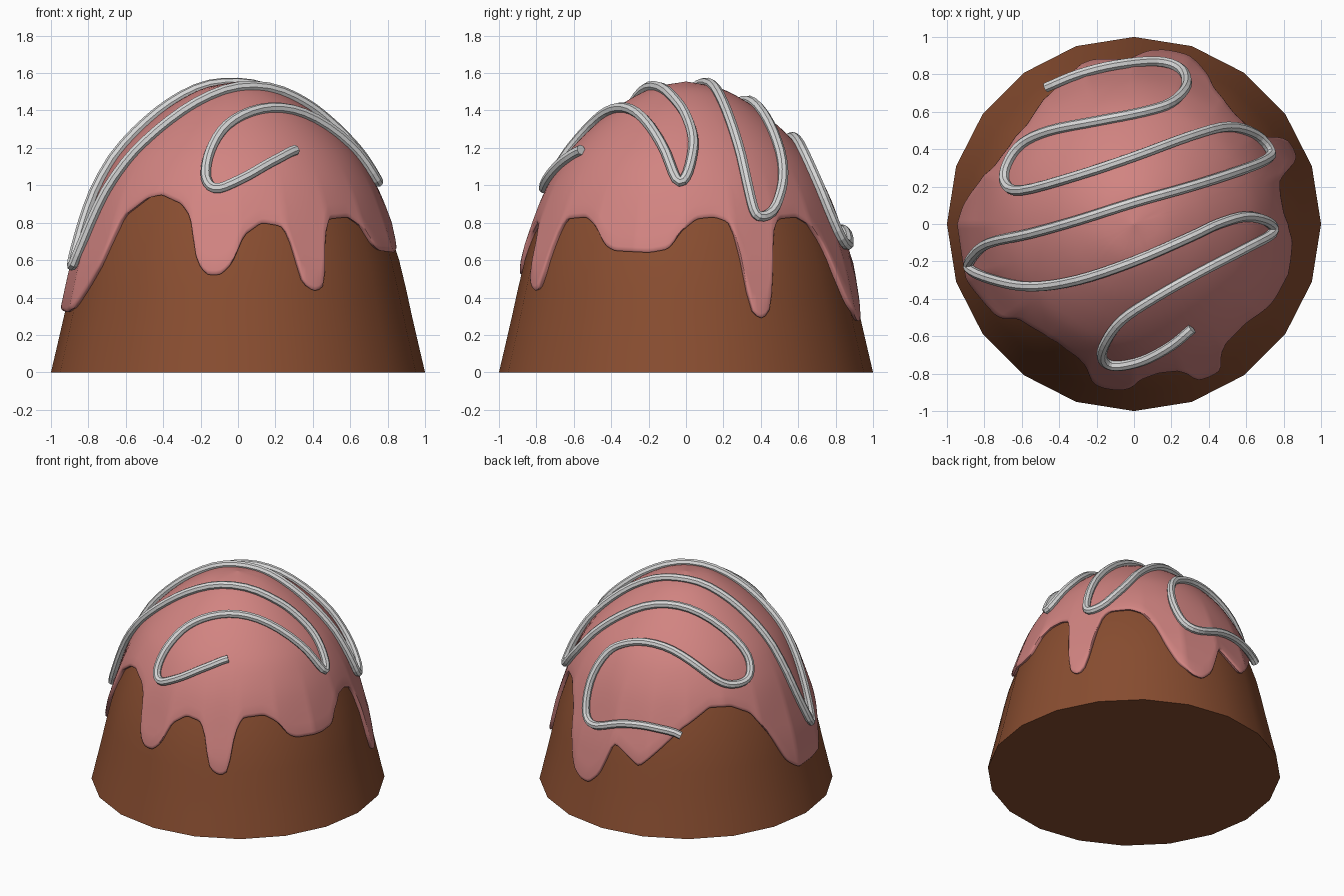
import bpy, bmesh, math
from mathutils import Vector

if "Cube" in bpy.data.objects:
    bpy.data.objects.remove(bpy.data.objects["Cube"], do_unlink=True)

SIDES = 20
COATING = 0.028
TOP = 1.555


def material(name, colour):
    mat = bpy.data.materials.new(name)
    mat.use_nodes = True
    mat.diffuse_color = (*colour, 1)
    mat.node_tree.nodes["Principled BSDF"].inputs["Base Color"].default_value = (*colour, 1)
    return mat


def catmull(points, steps):
    """Resample a list of 2D points as a smooth curve through them."""
    pts = [Vector(p) for p in points]
    pts = [pts[0] * 2 - pts[1]] + pts + [pts[-1] * 2 - pts[-2]]
    result = []
    for a, b, c, d in zip(pts, pts[1:], pts[2:], pts[3:]):
        for i in range(steps):
            t = i / steps
            result.append((b * 2 + (c - a) * t + (a * 2 - b * 5 + c * 4 - d) * t ** 2
                           + (b * 3 - a - c * 3 + d) * t ** 3) / 2)
    return result + [pts[-2]]


def lookup(table, x):
    """Linear interpolation in a table sorted by its first column."""
    if x <= table[0][0]:
        return table[0][1]
    for (x1, y1), (x2, y2) in zip(table, table[1:]):
        if x <= x2:
            return y1 + (y2 - y1) * (x - x1) / max(x2 - x1, 1e-6)
    return table[-1][1]


def ring_mesh(name, rings, mat):
    """Bridge equal closed rings of points and cap both ends if open."""
    bm = bmesh.new()
    loops = [[bm.verts.new(p) for p in ring] for ring in rings]
    for low, high in zip(loops, loops[1:]):
        n = len(low)
        for i in range(n):
            j = (i + 1) % n
            bm.faces.new((low[i], low[j], high[j], high[i]))
    return bm, loops


def finish(bm, name, mat, angle):
    bmesh.ops.remove_doubles(bm, verts=bm.verts, dist=0.0005)
    bmesh.ops.recalc_face_normals(bm, faces=bm.faces)
    mesh = bpy.data.meshes.new(name)
    bm.to_mesh(mesh)
    bm.free()
    mesh.materials.append(mat)
    obj = bpy.data.objects.new(name, mesh)
    bpy.context.collection.objects.link(obj)
    bpy.ops.object.select_all(action="DESELECT")
    obj.select_set(True)
    bpy.context.view_layer.objects.active = obj
    bpy.ops.object.shade_smooth_by_angle(angle=math.radians(angle))
    return obj


brown = material("milk_chocolate", (0.25, 0.075, 0.03))
pink = material("pink_icing", (0.64, 0.23, 0.22))
white = material("white_piping", (0.68, 0.68, 0.68))

# Outer profile of the coated dome as (height, radius)
profile = catmull([(0, 1.028), (.27, .965), (.43, .93), (.57, .898), (.68, .863), (.84, .808),
                   (.98, .75), (1.12, .67), (1.21, .6), (1.32, .49), (1.43, .35),
                   (1.52, .18), (TOP, 0)], 6)
height_at = sorted((p.y, p.x) for p in profile)


def polar(radius, angle, z):
    return (radius * math.cos(angle), radius * math.sin(angle), z)


# Chocolate body, faceted cup with domed top
heights = [0, .15, .3, .45, .6, .72, .84, .98, 1.12, 1.26, 1.38, 1.46]
rings = [[polar(max(lookup(profile, z + max(0, z - .8) * .08) - COATING, .02),
                math.tau * i / SIDES, z) for i in range(SIDES)] for z in heights]
bm, loops = ring_mesh("chocolate_body", rings, brown)
bm.faces.new(loops[0])
bm.faces.new(loops[-1])
finish(bm, "chocolate_body", brown, 30)

# Lower edge of the icing as (angle in degrees, height)
drips = [(-180, .33), (-168, .32), (-160, .34), (-153, .45), (-146, .58), (-143, .7), (-141, .83),
         (-130, .93), (-123, .95), (-113, .9), (-108, .82), (-105, .6), (-101, .52),
         (-96, .52), (-92, .58), (-88, .73), (-81, .8), (-73, .78), (-70, .68),
         (-68, .48), (-63, .43), (-59, .46), (-57, .7), (-53, .82), (-42, .83),
         (-36, .78), (-31, .68), (-27, .65), (-13, .64), (-6, .66), (-2, .75), (4, .82),
         (11, .83), (17, .8), (20, .6), (21, .35), (25, .28), (29, .32), (31, .5),
         (34, .75), (38, .82), (48, .83), (54, .79), (60, .68), (64, .52), (69, .36),
         (75, .28), (80, .27), (85, .35), (91, .6), (104, .47), (123, .75), (137, .88),
         (148, .87), (158, .8), (167, .61), (174, .4), (180, .33)]


def drip_edge(degrees):
    offsets = (-1.2, -.6, 0, .6, 1.2)
    return sum(lookup(drips, (degrees + o + 180) % 360 - 180) for o in offsets) / len(offsets)


def icing_point(degrees, z, inset):
    angle = math.radians(degrees)
    half = math.pi / SIDES
    facet = math.cos(half) / math.cos(angle % (2 * half) - half)
    weight = min(1, max(0, (1.1 - z) / .4))
    radius = lookup(profile, z) * (1 + (facet - 1) * weight)
    return polar(max(radius - inset, 0), angle, z)


# Icing shell, with a rounded lip that tucks into the body
columns = [i * 1.5 - 180 for i in range(240)]
edges = [drip_edge(c) for c in columns]
rings = [[icing_point(c, e + lift, inset) for c, e in zip(columns, edges)]
         for lift, inset in ((.008, COATING + .015), (0, .013), (.008, .004))]
ROWS = 26
for row in range(ROWS + 1):
    rise = 1 - (1 - row / ROWS) ** 2
    rings.append([icing_point(c, e + .025 + (TOP - e - .025) * rise, 0)
                  for c, e in zip(columns, edges)])
bm, loops = ring_mesh("icing", rings, pink)
finish(bm, "icing", pink, 50)

# Piped zigzag, laid over the dome from its plan path
zigzag = [(.31, -.56), (.2, -.65), (.05, -.73), (-.1, -.76), (-.17, -.72), (-.15, -.63),
          (-.06, -.51), (.12, -.39), (.35, -.26), (.6, -.13), (.74, -.05), (.72, .01),
          (.6, .04), (.45, .0), (.3, -.07), (0, -.2), (-.3, -.3), (-.55, -.335),
          (-.75, -.3), (-.88, -.24), (-.86, -.17), (-.77, -.1), (-.55, -.05), (-.3, .02),
          (0, .115), (.3, .2), (.55, .28), (.7, .34), (.73, .39), (.65, .48), (.5, .52),
          (.3, .47), (0, .36), (-.3, .26), (-.6, .18), (-.69, .22), (-.68, .32),
          (-.6, .43), (-.45, .5), (-.2, .55), (.05, .6), (.2, .65), (.28, .74), (.25, .83),
          (.12, .87), (-.1, .85), (-.3, .8), (-.47, .73)]
curve = bpy.data.curves.new("piped_zigzag", "CURVE")
curve.dimensions = "3D"
curve.bevel_depth = 0.028
curve.bevel_resolution = 2
curve.use_fill_caps = True
path = catmull(zigzag, 4)
spline = curve.splines.new("POLY")
spline.points.add(len(path) - 1)
for point, p in zip(spline.points, path):
    z = lookup(height_at, max(p.length - .015, 0)) + .008
    point.co = (p.x, p.y, z, 1)
spline.use_smooth = False
curve.materials.append(white)
piping = bpy.data.objects.new("piped_zigzag", curve)
bpy.context.collection.objects.link(piping)
bpy.ops.object.select_all(action="DESELECT")
piping.select_set(True)
bpy.context.view_layer.objects.active = piping
bpy.ops.object.convert(target="MESH")
